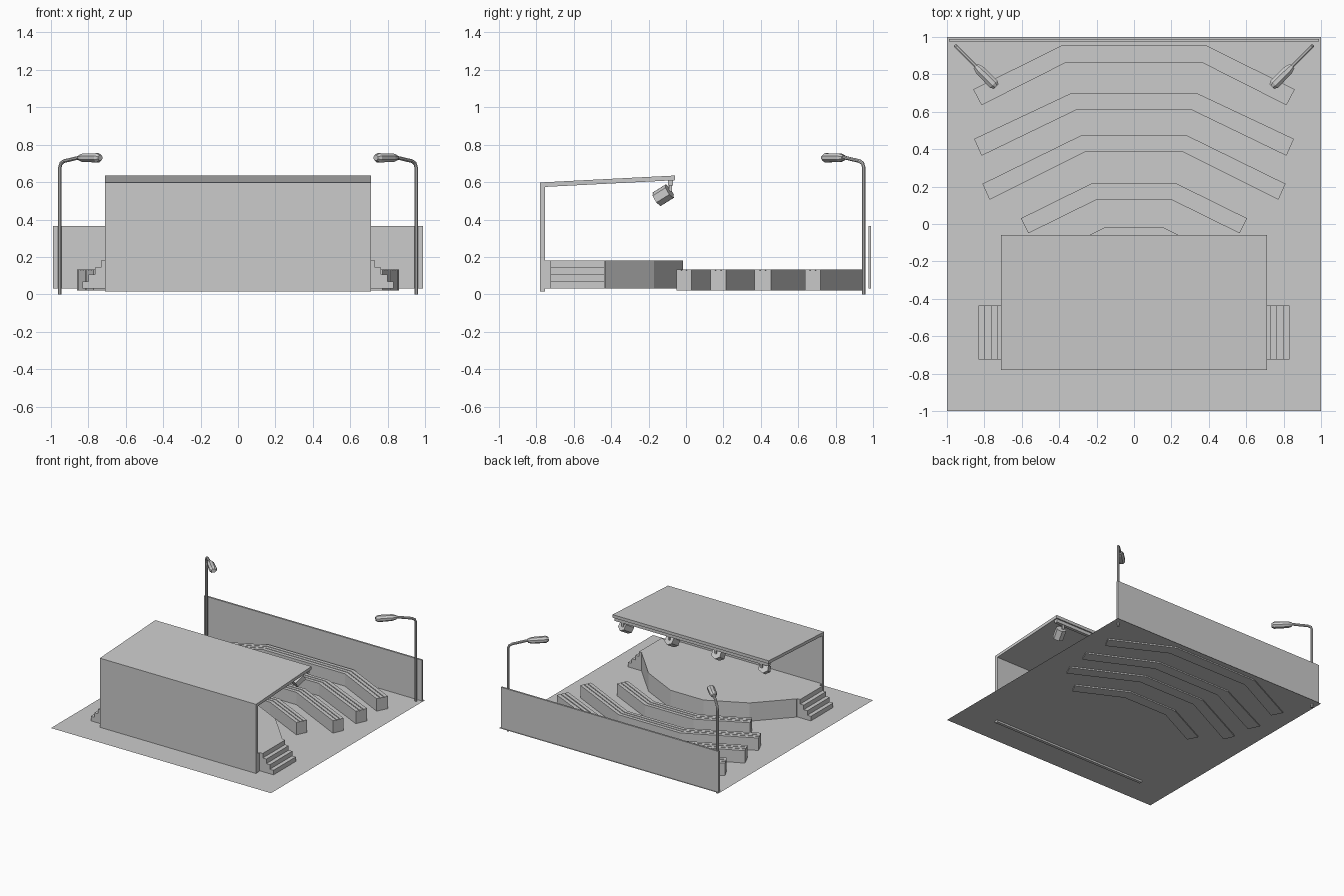
import bpy, bmesh, math
from mathutils import Vector, Matrix

if "Cube" in bpy.data.objects:
    bpy.data.objects.remove(bpy.data.objects["Cube"])


def finish(name, bm):
    bmesh.ops.recalc_face_normals(bm, faces=bm.faces)
    me = bpy.data.meshes.new(name)
    bm.to_mesh(me)
    bm.free()
    ob = bpy.data.objects.new(name, me)
    bpy.context.collection.objects.link(ob)
    return ob


def prism(name, pts, offset):
    """Closed solid: polygon of 3D points pushed along offset."""
    bm = bmesh.new()
    a = [bm.verts.new(p) for p in pts]
    b = [bm.verts.new(Vector(p) + Vector(offset)) for p in pts]
    bm.faces.new(a)
    bm.faces.new(b[::-1])
    for i in range(len(a)):
        j = (i + 1) % len(a)
        bm.faces.new((a[i], a[j], b[j], b[i]))
    return finish(name, bm)


def box(name, x0, x1, y0, y1, z0, z1):
    return prism(name, [(x0, y0, z0), (x1, y0, z0), (x1, y1, z0), (x0, y1, z0)], (0, 0, z1 - z0))


def loft(name, rings):
    """Closed solid through matching rings of points."""
    bm = bmesh.new()
    vs = [[bm.verts.new(p) for p in r] for r in rings]
    n = len(vs[0])
    for r, s in zip(vs, vs[1:]):
        for i in range(n):
            j = (i + 1) % n
            bm.faces.new((r[i], r[j], s[j], s[i]))
    bm.faces.new(vs[0][::-1])
    bm.faces.new(vs[-1])
    return finish(name, bm)


# ground sheet and boundary wall
bm = bmesh.new()
bmesh.ops.create_grid(bm, x_segments=1, y_segments=1, size=1, matrix=Matrix.Translation((0, 0, 0.03)))
finish("ground", bm)
box("boundary_wall", -0.99, 0.99, 0.975, 0.99, 0.03, 0.365)

# stage shell: back wall, sloped roof and lighting bar
box("stage_back_wall", -0.71, 0.71, -0.78, -0.755, 0.015, 0.58)
prism("stage_roof", [(-0.71, -0.78, 0.573), (-0.71, -0.78, 0.598),
                     (-0.71, -0.06, 0.635), (-0.71, -0.06, 0.61)], (1.42, 0, 0))
box("light_bar", -0.70, 0.70, -0.095, -0.07, 0.583, 0.612)

# faceted stage platform
half = [(0.15, -0.015), (0.46, -0.17), (0.705, -0.43), (0.705, -0.755)]
outline = half + [(-x, y) for x, y in reversed(half)]
prism("stage_platform", [(x, y, 0.03) for x, y in outline], (0, 0, 0.15))

# side steps
for s in (-1, 1):
    prof = [(0.70, 0.03), (0.70, 0.18)]
    for i in range(4):
        x, z = 0.733 + 0.0325 * i, 0.18 - 0.0375 * i
        prof += [(x, z), (x, z - 0.0375)]
    prism("side_steps", [(s * x, -0.725, z) for x, z in prof], (0, 0.29, 0))

# spotlights aimed down at the stage
for x in (-0.63, -0.21, 0.21, 0.63):
    aim = Vector((-0.45 * x, -0.8, -0.5)).to_track_quat('Z', 'Y').to_matrix().to_4x4()
    bm = bmesh.new()
    bmesh.ops.create_cone(bm, cap_ends=True, segments=6, radius1=0.042, radius2=0.042, depth=0.085,
                          matrix=Matrix.Translation((x, -0.122, 0.53)) @ aim)
    finish("spotlight", bm)
    box("spotlight_hanger", x - 0.008, x + 0.008, -0.09, -0.075, 0.55, 0.59)

# bench rows: back and front edges as (corner, end) pairs
rows = [
    (((0.22, 0.22), (0.605, 0.03)), ((0.20, 0.13), (0.565, -0.05))),
    (((0.28, 0.475), (0.81, 0.215)), ((0.262, 0.385), (0.772, 0.13))),
    (((0.335, 0.70), (0.855, 0.455)), ((0.308, 0.61), (0.815, 0.365))),
    (((0.385, 0.955), (0.86, 0.72)), ((0.37, 0.86), (0.815, 0.635))),
]


def bench_strip(name, back, front, t0, t1, z0, z1):
    """Mitred three-part strip between fractions t0 and t1 of the bench depth."""
    def line(t):
        c, e = [Vector(f).lerp(Vector(b), t) for f, b in zip(front, back)]
        return [(-e.x, e.y), (-c.x, c.y), (c.x, c.y), (e.x, e.y)]
    loft(name, [[(*p, z0), (*q, z0), (*q, z1), (*p, z1)] for p, q in zip(line(t0), line(t1))])


for back, front in rows:
    bench_strip("bench_base", back, front, 0, 1, 0.02, 0.127)
    for k in range(3):
        bench_strip("bench_plank", back, front, k / 3 + 0.03 * (k > 0),
                    (k + 1) / 3 - 0.03 * (k < 2), 0.127, 0.132)


# street lamps in the back corners, leaning inwards on the diagonal
def ring(center, axis, r, n, flat=1.0):
    side = axis.cross(Vector((0, 0, 1)))
    if side.length < 0.01:
        side = Vector((1, 1, 0))
    side.normalize()
    up = side.cross(axis).normalized()
    return [center + side * (r * math.cos(a)) + up * (r * flat * math.sin(a))
            for a in ((i + 0.5) * math.tau / n for i in range(n))]


for s in (-1, 1):
    inward = Vector((-s, -1, 0)).normalized()
    base = Vector((s * 0.952, 0.95, 0))
    path = [(0, 0), (0, 0.68), (0.008, 0.70), (0.03, 0.712), (0.18, 0.737)]
    pts = [base + inward * d + Vector((0, 0, z)) for d, z in path]
    rings = []
    for i, p in enumerate(pts):
        axis = (pts[min(i + 1, len(pts) - 1)] - pts[max(i - 1, 0)]).normalized()
        if i == 0 or i == 1:
            # keep the upright ring orientation consistent with the arm
            side = inward.cross(Vector((0, 0, 1)))
            rings.append([p + side * (0.01 * math.cos(a)) - inward * (0.01 * math.sin(a))
                          for a in ((k + 0.5) * math.tau / 8 for k in range(8))])
        else:
            rings.append(ring(p, axis, 0.01, 8))
    loft("lamp_post", rings)
    head = [(0.15, 0.018), (0.18, 0.028), (0.285, 0.03), (0.305, 0.018)]
    loft("lamp_head", [ring(base + inward * d + Vector((0, 0, 0.73)), inward, r, 8, 0.88)
                       for d, r in head])
